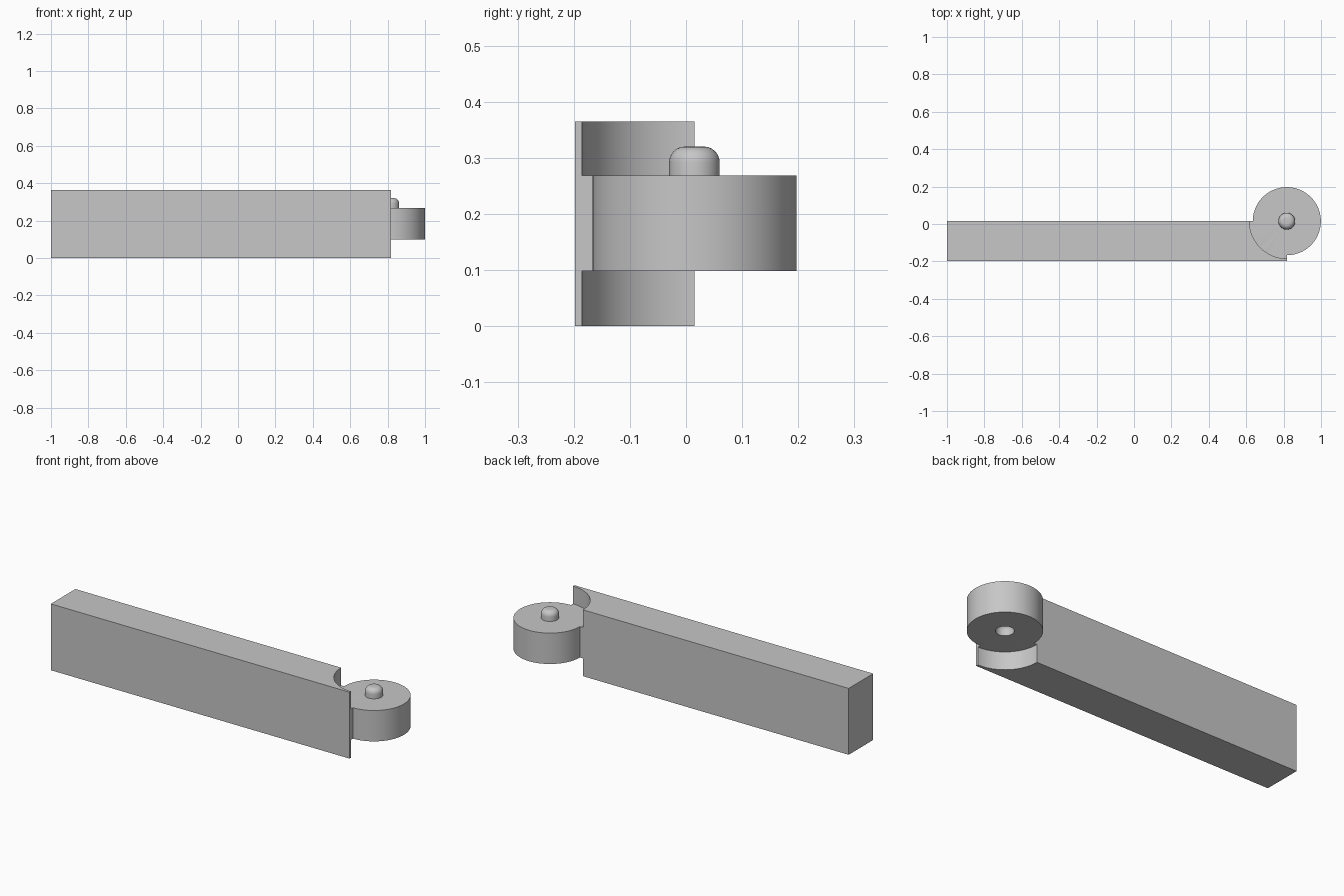
import bpy, bmesh, math
from mathutils import Matrix, Vector

if "Cube" in bpy.data.objects:
    bpy.data.objects.remove(bpy.data.objects["Cube"])

PIVOT = Vector((0.817, 0.015, 0))
HEIGHT, LOW, HIGH = 0.365, 0.098, 0.268
DISC_R, NOTCH_R, PIN_R, FILLET = 0.182, 0.2, 0.045, 0.028

grey = bpy.data.materials.new("plain grey")
grey.use_nodes = True
colour = (0.57, 0.57, 0.57, 1)
grey.diffuse_color = colour
grey.node_tree.nodes["Principled BSDF"].inputs["Base Color"].default_value = colour


def finish(name, bm):
    bmesh.ops.recalc_face_normals(bm, faces=bm.faces)
    mesh = bpy.data.meshes.new(name)
    bm.to_mesh(mesh)
    bm.free()
    mesh.materials.append(grey)
    obj = bpy.data.objects.new(name, mesh)
    bpy.context.collection.objects.link(obj)
    return obj


def box(name, lo, hi):
    bm = bmesh.new()
    lo, hi = Vector(lo), Vector(hi)
    bmesh.ops.create_cube(bm, size=1, matrix=Matrix.Translation((lo + hi) / 2)
                          @ Matrix.Diagonal((*(hi - lo), 1)))
    return finish(name, bm)


def lathe(name, profile, steps=96):
    """Turn a (radius, height) profile about the hinge pivot."""
    bm = bmesh.new()
    verts = [bm.verts.new(PIVOT + Vector((r, 0, z))) for r, z in profile]
    edges = [bm.edges.new(pair) for pair in zip(verts, verts[1:])]
    bmesh.ops.spin(bm, geom=verts + edges, cent=PIVOT, axis=(0, 0, 1),
                   angle=math.tau, steps=steps)
    bmesh.ops.remove_doubles(bm, verts=bm.verts, dist=1e-5)
    return finish(name, bm)


def disc(name, radius, z0, z1):
    return lathe(name, [(0, z0), (radius, z0), (radius, z1), (0, z1)])


def stud(name, z0, z1):
    """Short round post with a filleted top."""
    arc = [math.radians(a) for a in range(0, 91, 15)]
    rim = [(PIN_R - FILLET + FILLET * math.cos(a),
            z1 - FILLET + FILLET * math.sin(a)) for a in arc]
    return lathe(name, [(0, z0), (PIN_R, z0)] + rim + [(0, z1)], 48)


def combine(target, tool, operation):
    mod = target.modifiers.new(operation.title(), "BOOLEAN")
    mod.operation, mod.solver, mod.object = operation, "EXACT", tool
    bpy.context.view_layer.objects.active = target
    bpy.ops.object.modifier_apply(modifier=mod.name)
    bpy.data.objects.remove(tool)


# Long bar, with round clearances above and below the knuckle
arm = box("hinge_arm", (-1, -0.198, 0), (PIVOT.x, PIVOT.y, HEIGHT))
combine(arm, disc("lower_clearance", NOTCH_R, -0.1, LOW), "DIFFERENCE")
combine(arm, disc("upper_clearance", NOTCH_R, HIGH, HEIGHT + 0.1), "DIFFERENCE")

# Round knuckle with a socket underneath
combine(arm, disc("knuckle", DISC_R, LOW, HIGH), "UNION")
combine(arm, stud("socket", LOW - 0.05, LOW + 0.055), "DIFFERENCE")

# Pivot pin on top
pin = stud("pivot_pin", HIGH - 0.01, 0.32)

for obj in (arm, pin):
    bpy.ops.object.select_all(action="DESELECT")
    obj.select_set(True)
    bpy.context.view_layer.objects.active = obj
    bpy.ops.object.shade_smooth_by_angle(angle=math.radians(30))
